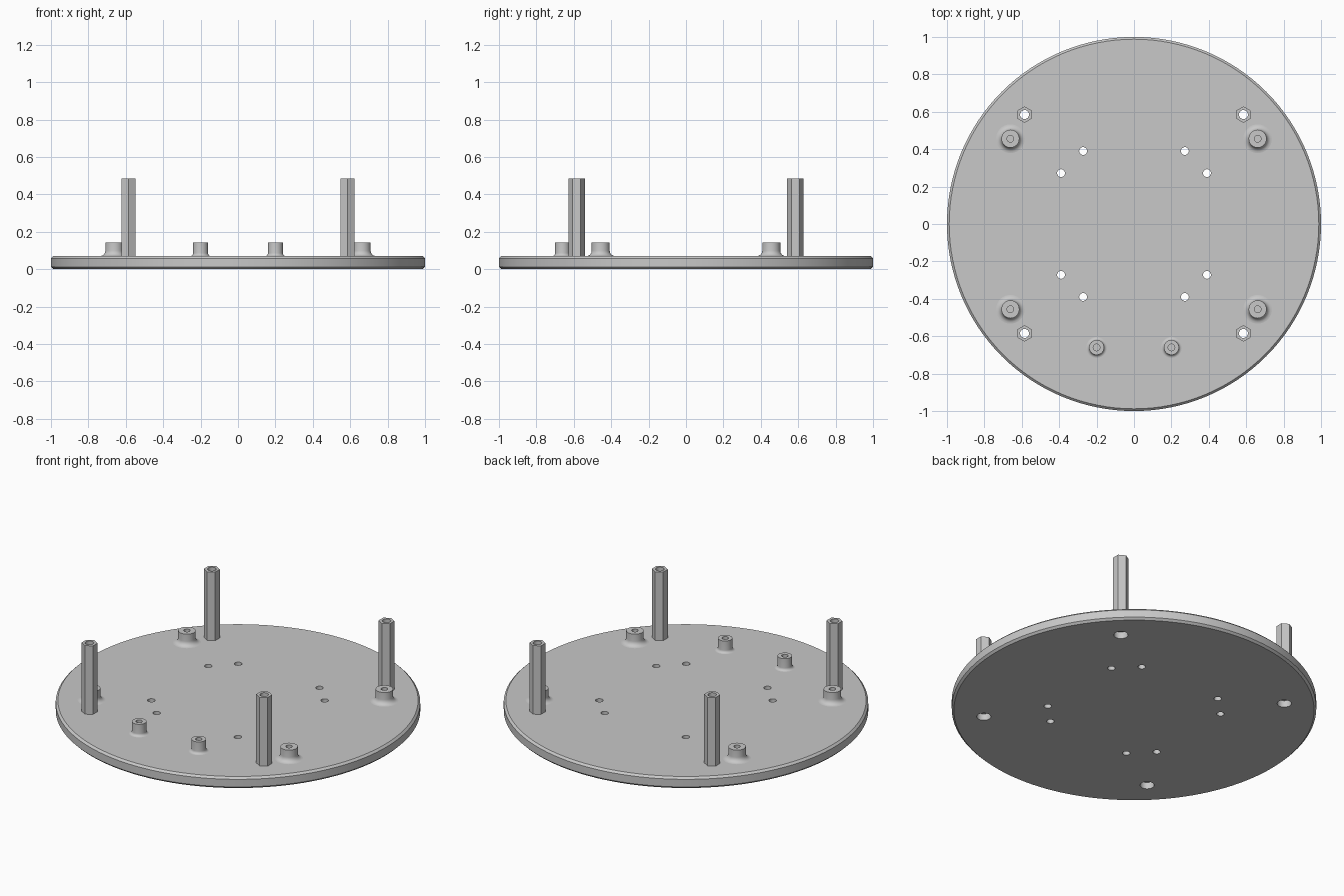
import bpy, bmesh, math

if "Cube" in bpy.data.objects:
    bpy.data.objects.remove(bpy.data.objects["Cube"])

PLATE_TOP = 0.07
grey = bpy.data.materials.new("light grey")
grey.diffuse_color = (0.58, 0.58, 0.58, 1)
grey.use_nodes = True
grey.node_tree.nodes["Principled BSDF"].inputs["Base Color"].default_value = grey.diffuse_color


def ring_radius(r, angle, hexagonal):
    """Circle radius, or distance to a hexagon whose flat-to-centre distance is r."""
    if not hexagonal:
        return r
    step = math.pi / 3
    return r / math.cos((angle + step / 2) % step - step / 2)


def add_lathe(bm, profile, segments, centre=(0, 0), closed=False):
    """Turn (radius, z, hexagonal) rings into a solid; open profiles get end caps."""
    rings = []
    for r, z, hexagonal in profile:
        ring = []
        for i in range(segments):
            a = 2 * math.pi * i / segments
            # hexagon corners fall on vertices, at 30 degrees plus steps of 60
            d = ring_radius(r, a, hexagonal)
            ring.append(bm.verts.new((centre[0] + d * math.cos(a),
                                      centre[1] + d * math.sin(a), z)))
        rings.append(ring)
    pairs = list(zip(rings, rings[1:]))
    if closed:
        pairs.append((rings[-1], rings[0]))
    else:
        bm.faces.new(rings[0])
        bm.faces.new(rings[-1])
    for low, high in pairs:
        for i in range(segments):
            j = (i + 1) % segments
            bm.faces.new((low[i], low[j], high[j], high[i]))


def make_object(name, bm):
    bmesh.ops.recalc_face_normals(bm, faces=bm.faces[:])
    mesh = bpy.data.meshes.new(name)
    bm.to_mesh(mesh)
    bm.free()
    mesh.materials.append(grey)
    obj = bpy.data.objects.new(name, mesh)
    bpy.context.collection.objects.link(obj)
    return obj


def smooth(obj):
    bpy.ops.object.select_all(action='DESELECT')
    obj.select_set(True)
    bpy.context.view_layer.objects.active = obj
    bpy.ops.object.shade_smooth_by_angle(angle=math.radians(25))


def round_profile(points):
    return [(r, z, False) for r, z in points]


SIGNS = [(sx, sy) for sx in (-1, 1) for sy in (-1, 1)]
standoffs = [(0.585 * sx, 0.585 * sy) for sx, sy in SIGNS]
bolt_holes = [(x * sx, y * sy) for sx, sy in SIGNS
              for x, y in ((0.272, 0.39), (0.39, 0.272))]

# Round base plate with chamfered rim
bm = bmesh.new()
add_lathe(bm, round_profile([(0.988, 0), (1, 0.012), (1, PLATE_TOP - 0.012),
                             (0.988, PLATE_TOP)]), 128)
plate = make_object("base_plate", bm)

# Drill bolt holes, and counterbored holes below the standoffs
bm = bmesh.new()
for spot in bolt_holes:
    add_lathe(bm, round_profile([(0.021, -0.05), (0.021, 0.12)]), 24, spot)
for spot in standoffs:
    add_lathe(bm, round_profile([(0.039, -0.05), (0.039, 0.04),
                                 (0.024, 0.04), (0.024, 0.12)]), 24, spot)
drill = make_object("hole_cutter", bm)
drill.hide_render = True
cut = plate.modifiers.new("holes", 'BOOLEAN')
cut.operation = 'DIFFERENCE'
cut.solver = 'EXACT'
cut.object = drill
bpy.context.view_layer.objects.active = plate
bpy.ops.object.modifier_apply(modifier=cut.name)
bpy.data.objects.remove(drill)
smooth(plate)

# Tall hexagonal standoffs with a through bore
for n, spot in enumerate(standoffs, 1):
    bm = bmesh.new()
    add_lathe(bm, [(0.024, PLATE_TOP, False), (0.038, PLATE_TOP, True),
                   (0.038, 0.485, True), (0.024, 0.485, False)], 24, spot, closed=True)
    smooth(make_object(f"hex_standoff_{n}", bm))


# Short screw bosses with a concave fillet at the foot
def boss(name, spot, radius, fillet):
    foot = []
    for i in range(7):
        a = math.pi / 2 * i / 6
        foot.append((radius + fillet * (1 - math.sin(a)),
                     PLATE_TOP + fillet * (1 - math.cos(a))))
    points = [(0.018, PLATE_TOP)] + foot + [(radius, 0.142), (0.018, 0.142)]
    bm = bmesh.new()
    add_lathe(bm, round_profile(points), 32, spot, closed=True)
    smooth(make_object(name, bm))


for n, (sx, sy) in enumerate(SIGNS, 1):
    boss(f"large_boss_{n}", (0.661 * sx, 0.456 * sy), 0.048, 0.029)
for n, sx in enumerate((-1, 1), 1):
    boss(f"small_boss_{n}", (0.2 * sx, -0.66), 0.04, 0.016)
